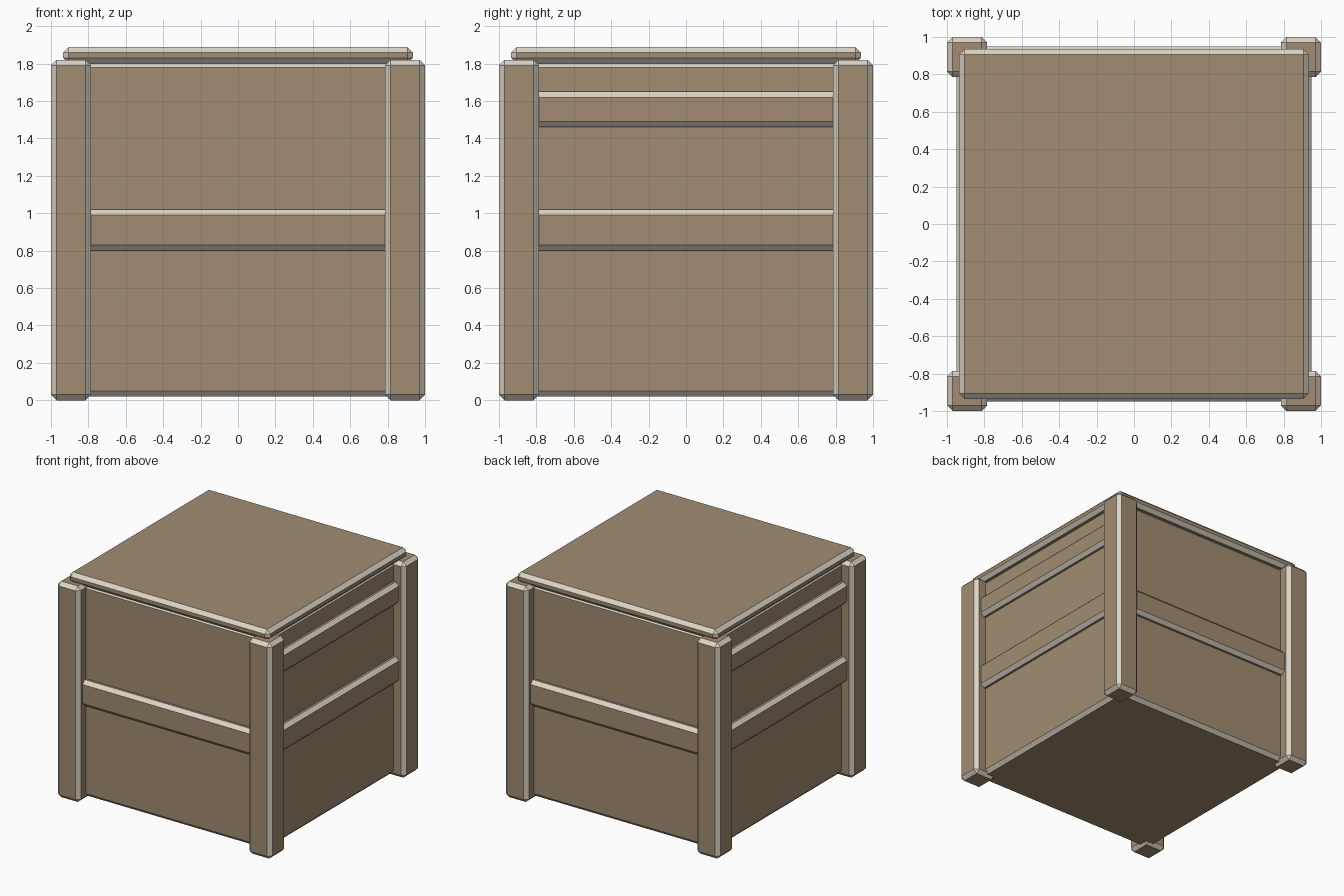
import bpy
import bmesh
from mathutils import Matrix, Vector

old = bpy.data.objects.get("Cube")
if old:
    bpy.data.objects.remove(old, do_unlink=True)


def make_material(name, rgb):
    mat = bpy.data.materials.new(name)
    mat.use_nodes = True
    color = (*rgb, 1)
    mat.diffuse_color = color
    mat.node_tree.nodes["Principled BSDF"].inputs["Base Color"].default_value = color
    return mat


WOOD = make_material("tan wood", (0.36, 0.265, 0.165))
WORN = make_material("pale worn edge", (0.71, 0.66, 0.56))
BEVEL = 0.03


def chamfered_box(name, low, high, turn=Matrix()):
    """Box between two corners, with pale chamfers on every edge."""
    low, high = Vector(low), Vector(high)
    bm = bmesh.new()
    bmesh.ops.create_cube(bm, size=1)
    bmesh.ops.scale(bm, vec=high - low, verts=bm.verts)
    bmesh.ops.translate(bm, vec=(low + high) / 2, verts=bm.verts)
    bmesh.ops.bevel(bm, geom=bm.edges[:], offset=BEVEL, segments=1,
                    profile=0.5, affect='EDGES')
    bm.normal_update()
    # Any face that is not square to an axis is a chamfer
    for face in bm.faces:
        face.material_index = int(max(abs(c) for c in face.normal) < 0.95)
    bm.transform(turn)
    mesh = bpy.data.meshes.new(name)
    bm.to_mesh(mesh)
    bm.free()
    mesh.materials.append(WOOD)
    mesh.materials.append(WORN)
    obj = bpy.data.objects.new(name, mesh)
    bpy.context.collection.objects.link(obj)
    return obj


# Main body and lid
chamfered_box("crate_body", (-0.9, -0.9, 0.02), (0.9, 0.9, 1.81))
chamfered_box("lid", (-0.935, -0.935, 1.80), (0.935, 0.935, 1.89))

# Corner posts and side rails, one set per quarter turn
sides = ("front", "left", "back", "right")
for i, side in enumerate(sides):
    turn = Matrix.Rotation(i * 1.5707963, 4, 'Z')
    chamfered_box(side + "_corner_post", (0.785, -1, 0), (1, -0.785, 1.82), turn)
    chamfered_box(side + "_middle_rail", (-0.85, -0.95, 0.80), (0.85, -0.8, 1.02), turn)
    if side in ("left", "right"):
        chamfered_box(side + "_upper_rail", (-0.85, -0.95, 1.46), (0.85, -0.8, 1.65), turn)
